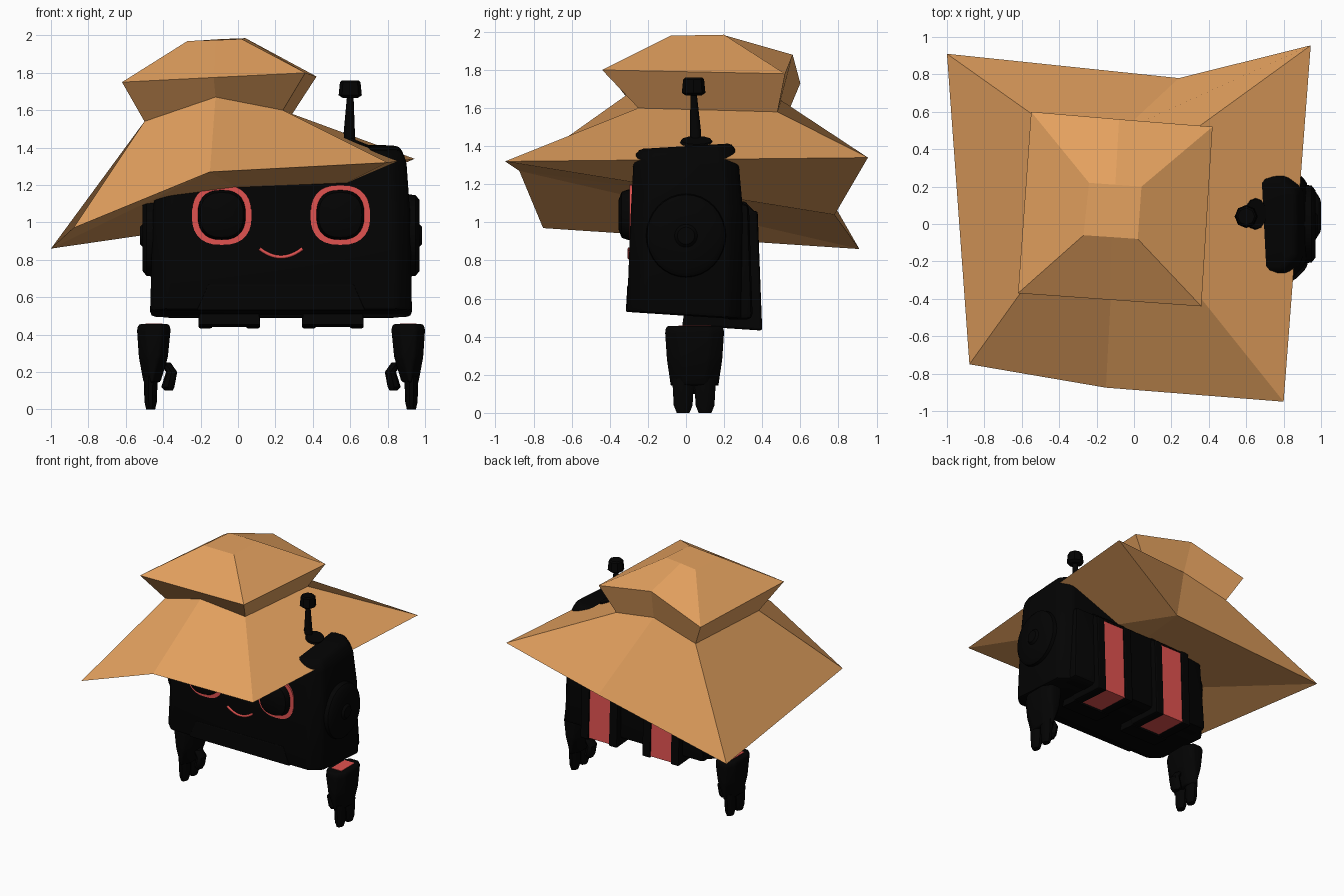
import bpy, bmesh
from math import sin, cos, pi, radians
from mathutils import Matrix

if "Cube" in bpy.data.objects:
    bpy.data.objects.remove(bpy.data.objects["Cube"])

CX = 0.23  # mirror plane of the robot head


def material(name, rgb):
    m = bpy.data.materials.new(name)
    m.diffuse_color = (*rgb, 1)
    m.use_nodes = True
    m.node_tree.nodes["Principled BSDF"].inputs["Base Color"].default_value = m.diffuse_color
    return m


STRAW = material("straw", (0.78, 0.36, 0.115))
BLACK = material("black", (0.001, 0.001, 0.001))
RED = material("red", (0.75, 0.085, 0.08))


def loft(name, rings, mat, bevel=0, smooth=False, caps=True, closed=False):
    """Skin a list of equal-length point rings."""
    bm = bmesh.new()
    vs = [[bm.verts.new(p) for p in r] for r in rings]
    n = len(rings[0])
    pairs = list(zip(vs, vs[1:])) + ([(vs[-1], vs[0])] if closed else [])
    for a, b in pairs:
        for i in range(n):
            j = (i + 1) % n
            bm.faces.new((a[i], a[j], b[j], b[i]))
    if caps and not closed:
        bm.faces.new(vs[0][::-1])
        bm.faces.new(vs[-1])
    bmesh.ops.recalc_face_normals(bm, faces=bm.faces)
    if bevel:
        bmesh.ops.bevel(bm, geom=bm.edges[:], offset=bevel, segments=2,
                        profile=0.5, affect='EDGES', clamp_overlap=True)
    me = bpy.data.meshes.new(name)
    bm.to_mesh(me)
    bm.free()
    me.materials.append(mat)
    ob = bpy.data.objects.new(name, me)
    bpy.context.collection.objects.link(ob)
    if smooth:
        bpy.ops.object.select_all(action='DESELECT')
        bpy.context.view_layer.objects.active = ob
        ob.select_set(True)
        bpy.ops.object.shade_smooth_by_angle(angle=radians(40))
    return ob


def rect(x0, x1, y0, y1, z, zb=None):
    zb = z if zb is None else zb
    return [(x0, y0, z), (x1, y0, z), (x1, y1, zb), (x0, y1, zb)]


def octo(x0, x1, y0, y1, z, zb=None, c=.08, d=.08):
    """Rectangle with cut corners, z sloping to zb at the back."""
    zb = z if zb is None else zb
    xy = [(x0 + c, y0), (x1 - c, y0), (x1, y0 + d), (x1, y1 - d),
          (x1 - c, y1), (x0 + c, y1), (x0, y1 - d), (x0, y0 + d)]
    return [(x, y, z + (zb - z) * (y - y0) / (y1 - y0)) for x, y in xy]


def oval(cx, cy, rx, ry, z, n=10):
    return [(cx + rx * cos(2 * pi * i / n), cy + ry * sin(2 * pi * i / n), z) for i in range(n)]


def squircle(cx, y, cz, rx, rz, n=28, e=0.8):
    pts = []
    for i in range(n):
        c, s = cos(2 * pi * i / n), sin(2 * pi * i / n)
        pts.append((cx + rx * abs(c) ** e * (1 if c > 0 else -1), y,
                    cz + rz * abs(s) ** e * (1 if s > 0 else -1)))
    return pts


# Straw hat: crooked brim, neck, crown fold and flat top
brim = [(-.88, -.75, .97), (-.15, -.875, 1.27), (.80, -.95, 1.32),
        (.945, .955, 1.34), (.24, .78, 1.04), (-1.0, .91, .86)]
neck = [(-.50, -.22, 1.54), (-.12, -.31, 1.67), (.24, -.25, 1.60),
        (.29, .48, 1.58), (-.06, .50, 1.64), (-.45, .52, 1.54)]
fold = [(-.62, -.37, 1.75), (-.13, -.405, 1.775), (.36, -.44, 1.80),
        (.42, .52, 1.78), (-.08, .56, 1.88), (-.55, .60, 1.73)]
top = [(-.27, -.06, 1.97), (-.12, -.07, 1.975), (.02, -.08, 1.98),
       (.04, .20, 1.985), (-.1, .21, 1.98), (-.24, .22, 1.97)]
hat = loft("hat", [brim, neck, fold, top], STRAW, caps=False)
bm = bmesh.new()
bm.from_mesh(hat.data)
bm.verts.ensure_lookup_table()
for f in ((0, 5, 1), (1, 5, 4), (1, 4, 2), (2, 4, 3), (18, 19, 20, 21, 22, 23)):
    bm.faces.new([bm.verts[i] for i in f])
bmesh.ops.recalc_face_normals(bm, faces=bm.faces)
bm.to_mesh(hat.data)
bm.free()

# Head shell, tapering upwards to a chamfered roof
loft("head", [octo(-.47, .93, -.31, .30, .53, .49), octo(-.455, .92, -.29, .30, 1.05),
              octo(-.43, .90, -.275, .275, 1.33), octo(-.38, .865, -.25, .245, 1.385, 1.415)],
     BLACK, bevel=.025, smooth=True)
loft("back_block", [rect(-.40, .86, .2, .35, .49), rect(-.37, .83, .2, .33, 1.1)],
     BLACK, bevel=.03, smooth=True)
loft("chin_panel", [rect(-.22, .68, -.316, -.28, .53), rect(-.16, .62, -.308, -.27, .67)],
     BLACK, bevel=.008)

for s in (-1, 1):
    # Back band: core, red strip on its back and underside, cap and two rails
    c = CX + s * .277
    loft("band_core", [rect(c - .165, c + .165, -.02, .12, .455, .442),
                       rect(c - .15, c + .15, .0, .12, .6)], BLACK)
    loft("band_inlay", [rect(c - .10, c + .10, .11, .39, .458, .445),
                        rect(c - .10, c + .10, .11, .368, 1.05)], RED)
    loft("band_cap", [rect(c - .165, c + .165, .1, .376, 1.04),
                      rect(c - .15, c + .15, .1, .31, 1.11)], BLACK, bevel=.01)
    for k in (-1, 1):
        a, b = sorted((c + k * .09, c + k * .165))
        loft("band_rail", [rect(a, b, .1, .40, .452, .432), rect(a, b, .1, .376, 1.06)],
             BLACK, bevel=.012)

    # Eyes: red rounded ring around a black lens
    e = CX + s * .317
    loft("eye_ring", [squircle(e, -.27, 1.04, .16, .16), squircle(e, -.297, 1.04, .16, .16),
                      squircle(e, -.297, 1.04, .128, .133), squircle(e, -.27, 1.04, .128, .133)],
         RED, closed=True, smooth=True)
    loft("eye_lens", [squircle(e, -.27, 1.04, .13, .135), squircle(e, -.31, 1.04, .126, .131),
                      squircle(e, -.338, 1.04, .115, .12), squircle(e, -.355, 1.04, .07, .075)],
         BLACK, smooth=True)

    # Ear discs
    ear = loft("ear", [oval(0, 0, .23, .22, .62, 32), oval(0, 0, .215, .205, .72, 32),
                       oval(0, 0, .19, .18, .74, 32), oval(0, 0, .06, .06, .74, 32),
                       oval(0, 0, .045, .045, .755, 32)], BLACK, smooth=True)
    ear.data.transform(Matrix.Translation((CX, 0, .93)) @ Matrix.Rotation(s * pi / 2, 4, 'Y'))

    # Floating hands: palm, red wrist socket, two fingers, thumb
    def palm(a, b, y0, y1, z):
        x0, x1 = sorted((CX + s * a, CX + s * b))
        return octo(x0, x1, y0, y1, z, c=.045, d=.07)
    loft("palm", [palm(.645, .735, -.08, .17, .145), palm(.605, .76, -.10, .19, .28),
                  palm(.59, .77, -.11, .20, .43), palm(.60, .76, -.10, .19, .457)],
         BLACK, bevel=.012, smooth=True)
    wx = sorted((CX + s * .635, CX + s * .725))
    loft("wrist_socket", [rect(*wx, -.04, .13, .44), rect(*wx, -.04, .13, .460)], RED)
    for fy in (-.015, .1):
        loft("finger", [oval(CX + s * .697, fy, .024, .035, 0), oval(CX + s * .697, fy, .033, .052, .04),
                        oval(CX + s * .697, fy, .038, .06, .18)], BLACK, smooth=True)
    loft("thumb", [oval(CX + s * .60, .04, .02, .03, .10, 8), oval(CX + s * .605, .04, .035, .05, .12, 8),
                   oval(CX + s * .585, .04, .03, .05, .20, 8),
                   oval(CX + s * .62, .04, .03, .04, .25, 8)], BLACK, smooth=True)

# Smile: thin red arc
cu = bpy.data.curves.new("smile", 'CURVE')
cu.dimensions = '3D'
cu.bevel_depth = .01
cu.bevel_resolution = 1
sp = cu.splines.new('POLY')
sp.points.add(12)
for i, p in enumerate(sp.points):
    t = -1 + i / 6
    p.co = (CX + .115 * t, -.298, .815 + .045 * t * t, 1)
cu.materials.append(RED)
bpy.context.collection.objects.link(bpy.data.objects.new("smile", cu))

# Antenna: tilted base disc, tapered stem, faceted cap
base = loft("antenna_base", [oval(0, 0, .07, .09, -.015, 12), oval(0, 0, .06, .08, .012, 12)], BLACK)
base.data.transform(Matrix.Translation((.65, .055, 1.42)) @ Matrix.Rotation(radians(22), 4, 'Y'))
loft("antenna_stem", [oval(.60, .05, .03, .03, 1.40), oval(.595, .05, .03, .03, 1.48),
                      oval(.60, .04, .018, .018, 1.67)], BLACK, smooth=True)
loft("antenna_cap", [oval(.60, .04, .04, .04, 1.665, 8), oval(.60, .04, .062, .062, 1.68, 8),
                     oval(.60, .04, .055, .055, 1.75, 8), oval(.60, .04, .045, .045, 1.76, 8)], BLACK)
